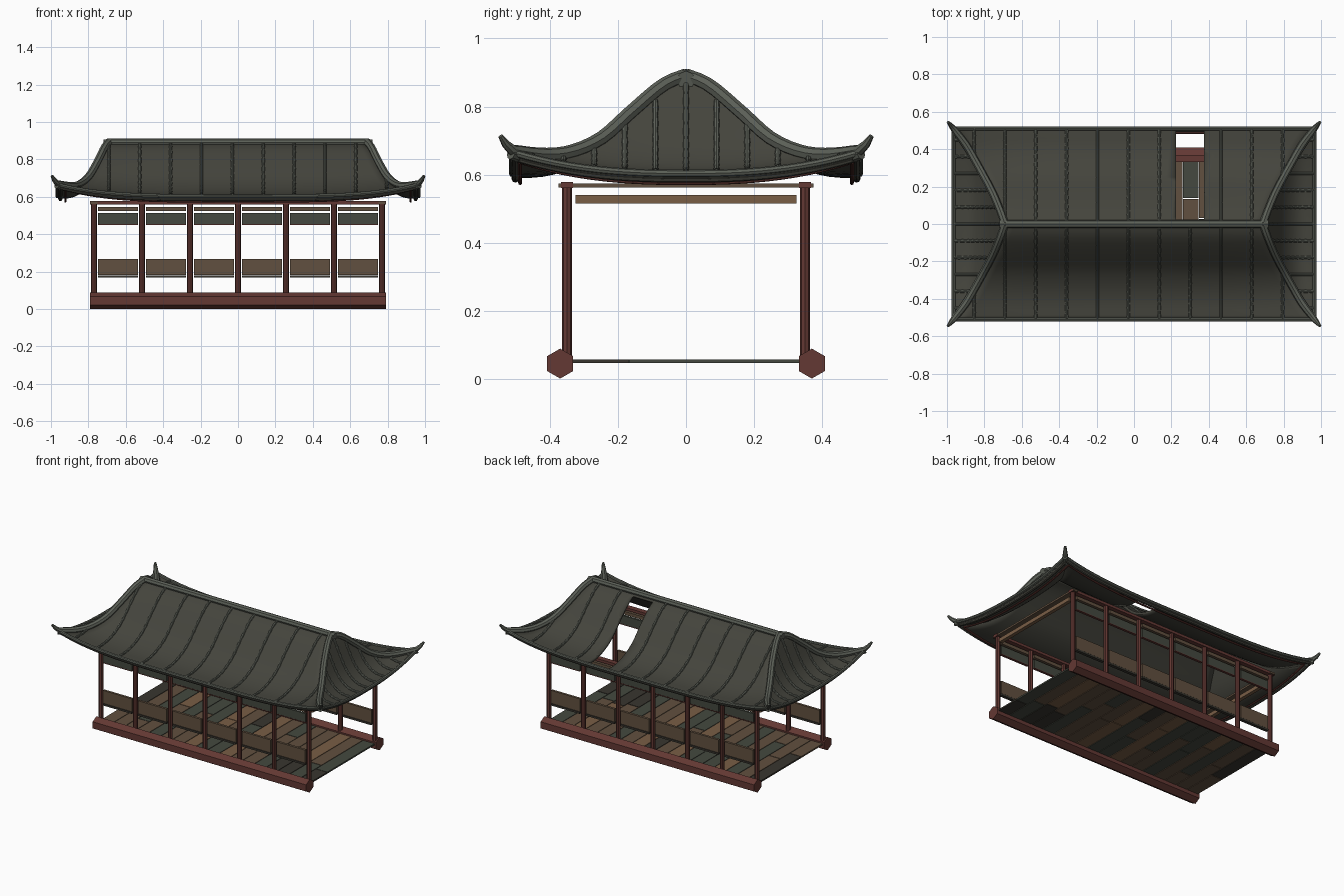
import bpy, bmesh, math, random
from mathutils import Vector

random.seed(4)
if "Cube" in bpy.data.objects:
    bpy.data.objects.remove(bpy.data.objects["Cube"], do_unlink=True)


def material(name, rgb):
    m = bpy.data.materials.new(name)
    m.use_nodes = True
    m.diffuse_color = (*rgb, 1)
    bsdf = m.node_tree.nodes["Principled BSDF"]
    bsdf.inputs["Base Color"].default_value = (*rgb, 1)
    bsdf.inputs["Roughness"].default_value = 0.8
    return m


TILE = material("dark roof tile", (0.058, 0.058, 0.046))
RIDGE = material("grey ridge tile", (0.105, 0.115, 0.095))
RED = material("red brown paint", (0.125, 0.040, 0.033))
BROWN = material("brown wood", (0.120, 0.080, 0.050))
TAN = material("tan wood", (0.190, 0.110, 0.060))
GREEN = material("grey green panel", (0.058, 0.066, 0.050))
DARK = material("dark wood", (0.040, 0.036, 0.028))


def finish(bm, name, mat):
    mesh = bpy.data.meshes.new(name)
    bm.to_mesh(mesh)
    bm.free()
    mesh.materials.append(mat)
    ob = bpy.data.objects.new(name, mesh)
    bpy.context.collection.objects.link(ob)
    return ob


def box(name, lo, hi, mat):
    bm = bmesh.new()
    bmesh.ops.create_cube(bm, size=1)
    for v in bm.verts:
        v.co = [a + (b - a) * (c + 0.5) for a, b, c in zip(lo, hi, v.co)]
    return finish(bm, name, mat)


def smooth(ob):
    bpy.ops.object.select_all(action="DESELECT")
    ob.select_set(True)
    bpy.context.view_layer.objects.active = ob
    if ob.type == "CURVE":
        bpy.ops.object.convert(target="MESH")
    bpy.ops.object.shade_smooth_by_angle(angle=math.radians(40))


def tube(name, points, radius, mat, radii=None):
    cu = bpy.data.curves.new(name, "CURVE")
    cu.dimensions = "3D"
    cu.bevel_depth = radius
    cu.bevel_resolution = 2
    cu.use_fill_caps = True
    sp = cu.splines.new("POLY")
    sp.points.add(len(points) - 1)
    for i, p in enumerate(points):
        sp.points[i].co = (*p, 1)
        sp.points[i].radius = radii[i] if radii else 1
    cu.materials.append(mat)
    ob = bpy.data.objects.new(name, cu)
    bpy.context.collection.objects.link(ob)
    smooth(ob)


# Hip line, from ridge end to eave corner
HIP = [Vector(p) for p in ((0.69, 0, 0.885), (0.715, 0.07, 0.855), (0.755, 0.165, 0.775),
                           (0.80, 0.25, 0.70), (0.85, 0.34, 0.66), (0.90, 0.425, 0.652),
                           (0.965, 0.51, 0.665))]


def hip(s):
    n = len(HIP) - 1
    i = min(int(s * n), n - 1)
    t = s * n - i
    a, b, c, d = (HIP[max(0, min(n, i + k))] for k in (-1, 0, 1, 2))
    return 0.5 * (2 * b + (c - a) * t + (2 * a - 5 * b + 4 * c - d) * t * t
                  + (3 * b - a - 3 * c + d) * t ** 3)


def slope_point(end, sign, s, u):
    """Point on a slope: s runs down it, u across it from hip to hip."""
    h = hip(s)
    z = h.z - 0.062 * s * s * (1 - abs(u) ** (2.5 if end else 4))
    return Vector((sign * h.x, u * h.y, z)) if end else Vector((u * h.x, sign * h.y, z))


def slope(name, end, sign, rows=18, cols=28, hole=None):
    bm = bmesh.new()
    grid = [[bm.verts.new(slope_point(end, sign, r / rows, 2 * c / cols - 1))
             for c in range(cols + 1)] for r in range(rows + 1)]
    for r in range(rows):
        for c in range(cols):
            bm.faces.new((grid[r][c], grid[r][c + 1], grid[r + 1][c + 1], grid[r + 1][c]))
    bmesh.ops.remove_doubles(bm, verts=bm.verts, dist=0.0005)
    bm.normal_update()
    bmesh.ops.reverse_faces(bm, faces=[f for f in bm.faces if f.normal.z < 0])
    if hole:
        x0, x1, y0, y1 = hole
        for co, no in (((x0, 0, 0), (1, 0, 0)), ((x1, 0, 0), (1, 0, 0)),
                       ((0, y0, 0), (0, 1, 0)), ((0, y1, 0), (0, 1, 0))):
            bmesh.ops.bisect_plane(bm, geom=bm.verts[:] + bm.edges[:] + bm.faces[:],
                                   plane_co=co, plane_no=no)
        mids = [(f, f.calc_center_median()) for f in bm.faces]
        gone = [f for f, m in mids if x0 < m.x < x1 and y0 < m.y < y1]
        bmesh.ops.delete(bm, geom=gone, context="FACES")
    ob = finish(bm, name, TILE)
    sol = ob.modifiers.new("thickness", "SOLIDIFY")
    sol.thickness = 0.016
    sol.offset = -1
    smooth(ob)


def rib(name, end, sign, across):
    pts = []
    steps = 24
    for k in range(steps + 1):
        s = k / steps
        span = hip(s).y if end else hip(s).x
        if span > abs(across) + 0.005:
            pts.append(slope_point(end, sign, s, across / span) + Vector((0, 0, 0.003)))
    if len(pts) > 2:
        # stepped radius suggests overlapping cover tiles
        tube(name, pts, 0.008, RIDGE, [1.15 if k % 2 else 0.85 for k in range(len(pts))])


# Roof slopes, tile ribs and eaves
HOLE = (0.225, 0.375, 0.025, 0.50)
for end, sign, label in ((False, -1, "front"), (False, 1, "back"),
                         (True, -1, "right"), (True, 1, "left")):
    slope(label + "_roof_slope", end, sign, hole=HOLE if label == "back" else None)
    pitch, count = (0.09, 5) if end else (0.165, 5)
    for k in range(-count, count + 1):
        across = k * pitch - (0 if end else 0.03)
        if not (label == "back" and HOLE[0] < across < HOLE[1]):
            rib(label + "_tile_rib", end, sign, across)
    for part, inset, drop, radius, mat in (("eave_rail", 0, 0, 0.011, RIDGE),
                                           ("eave_board", 0.008, 0.016, 0.011, TILE),
                                           ("eave_trim", 0.022, 0.028, 0.006, RED)):
        edge = []
        for k in range(25):
            p = slope_point(end, sign, 1, k / 12 - 1)
            f = 1 - inset / 0.5
            edge.append((p.x * f, p.y * f, p.z - drop))
        tube(label + "_" + part, edge, radius, mat)

# Ridge, hip ridges with upturned tips, ridge end caps
tube("main_ridge", [(-0.70, 0, 0.89), (0.70, 0, 0.89)], 0.021, RIDGE)
for sx in (-1, 1):
    for sy in (-1, 1):
        path = [hip(k / 20) + Vector((0, 0, 0.006)) for k in range(21)]
        path += [Vector((0.982, 0.53, 0.69)), Vector((0.995, 0.545, 0.713))]
        tube("hip_ridge", [(sx * p.x, sy * p.y, p.z) for p in path], 0.021, RIDGE,
             [1] * 18 + [0.95, 0.9, 0.8, 0.6, 0.35])
        tube("corner_tile", [(sx * 0.93, sy * 0.475, 0.645), (sx * 0.97, sy * 0.515, 0.66)],
             0.016, RIDGE)
    tube("ridge_end_cap", [(sx * 0.69, 0, 0.883), (sx * 0.715, 0, 0.878)], 0.027, RIDGE)

# Long sides: hexagonal sill, posts, rails and panels
POSTS = [-0.77 + i * 1.54 / 6 for i in range(7)]
for sy, label in ((-1, "front"), (1, "back")):
    bm = bmesh.new()
    bmesh.ops.create_cone(bm, cap_ends=True, segments=6, radius1=0.044, radius2=0.044, depth=1.58)
    for v in bm.verts:
        x, y, z = v.co
        v.co = (z, sy * 0.37 + x, 0.044 + y)
    # points face up and down
    zs = [v.co.z for v in bm.verts]
    if max(zs) < 0.085:
        for v in bm.verts:
            dy, dz = v.co.y - sy * 0.37, v.co.z - 0.044
            v.co.y, v.co.z = sy * 0.37 - dz, 0.044 + dy
    bmesh.ops.recalc_face_normals(bm, faces=bm.faces)
    finish(bm, label + "_sill", RED)
    y = sy * 0.35
    for x in POSTS:
        tube(label + "_post", [(x, y, 0.05), (x, y, 0.57)], 0.015, RED)
    box(label + "_top_beam", (-0.79, y - 0.018, 0.56), (0.79, y + 0.018, 0.578), RED)
    for a, b in zip(POSTS, POSTS[1:]):
        a, b = a + 0.022, b - 0.022
        box(label + "_upper_rail", (a, y - 0.01, 0.523), (b, y + 0.01, 0.545), BROWN)
        box(label + "_upper_panel", (a, y - 0.007, 0.455), (b, y + 0.007, 0.512), GREEN)
        box(label + "_panel_edge", (a, y - 0.008, 0.450), (b, y + 0.008, 0.455), RED)
        box(label + "_lower_board", (a, y - 0.008, 0.182), (b, y + 0.008, 0.268), BROWN)
        box(label + "_lower_trim", (a, y - 0.01, 0.168), (b, y + 0.01, 0.180), DARK)

# End tie beams
for sx in (-1, 1):
    x = sx * 0.77
    box("end_top_beam", (x - 0.018, -0.375, 0.562), (x + 0.018, 0.375, 0.574), BROWN)
    box("end_tie_beam", (x - 0.012, -0.325, 0.515), (x + 0.012, 0.325, 0.54), TAN)

# Floor planks across the short span, split at random lengths
COUNT = 18
WIDTH = 1.56 / COUNT
for i in range(COUNT):
    x = -0.78 + i * WIDTH
    cut = random.uniform(-0.2, 0.2)
    for lo, hi in ((-0.36, cut - 0.002), (cut + 0.002, 0.36)):
        box("floor_plank", (x + 0.002, lo, 0.046), (x + WIDTH - 0.002, hi, 0.056),
            random.choice((BROWN, TAN, GREEN, DARK, BROWN)))
